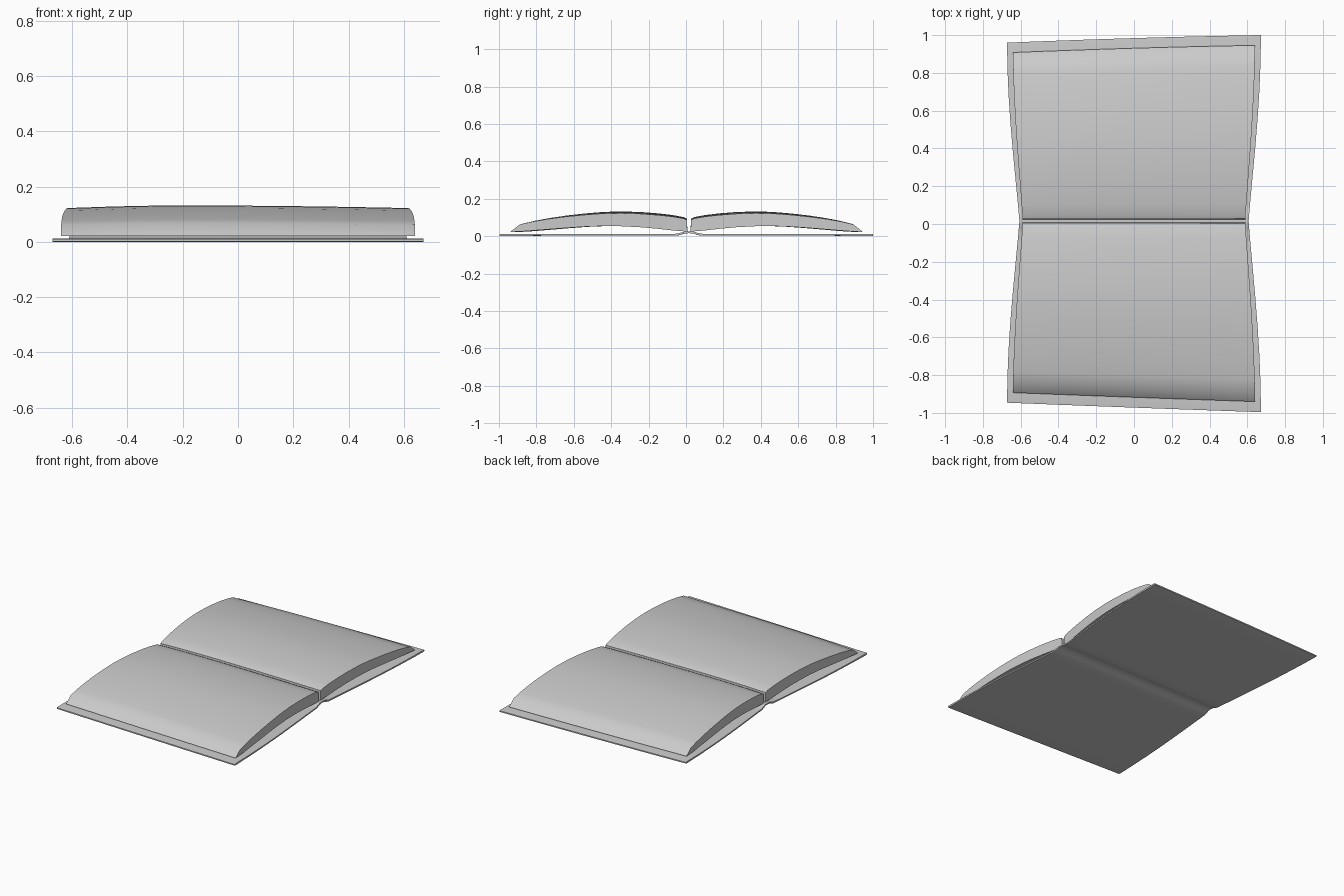
import bpy, bmesh, math

if "Cube" in bpy.data.objects:
    bpy.data.objects.remove(bpy.data.objects["Cube"])

MID = 0.016      # y of the spine line
COLS = 16        # divisions across x


def half_width(base, flare, t):
    return base + flare * math.sin(math.pi / 2 * min(1, abs(t)) ** 1.1)


def reach(side, s):
    # the outer edge is slightly skewed: longer on the +x side
    if side > 0:
        return 0.964 + 0.02 * s - 0.004 * s * s - MID + 0.02
    return 0.972 + 0.025 * s - 0.001 * s * s + MID


def slab(name, pairs, base, flare, place):
    """Closed slab: pairs hold (top t, top z, bottom t, bottom z) along y."""
    bm = bmesh.new()
    grids = []
    for k in (0, 2):
        grid = []
        for p in pairs:
            row = []
            for i in range(COLS + 1):
                s = -1 + 2 * i / COLS
                x = s * half_width(base, flare, p[k])
                row.append(bm.verts.new(place(x, s, p[k], p[k + 1], k == 0)))
            grid.append(row)
        grids.append(grid)
    top, bot = grids
    n = len(pairs)
    for g in grids:
        for j in range(n - 1):
            for i in range(COLS):
                bm.faces.new((g[j][i], g[j][i + 1], g[j + 1][i + 1], g[j + 1][i]))
    for j in range(n - 1):
        for i in (0, COLS):
            bm.faces.new((top[j][i], top[j + 1][i], bot[j + 1][i], bot[j][i]))
    for i in range(COLS):
        for j in (0, n - 1):
            bm.faces.new((top[j][i], top[j][i + 1], bot[j][i + 1], bot[j][i]))
    bmesh.ops.recalc_face_normals(bm, faces=bm.faces)
    me = bpy.data.meshes.new(name)
    bm.to_mesh(me)
    bm.free()
    ob = bpy.data.objects.new(name, me)
    bpy.context.collection.objects.link(ob)
    bpy.context.view_layer.objects.active = ob
    ob.select_set(True)
    bpy.ops.object.shade_smooth_by_angle(angle=math.radians(35))
    ob.select_set(False)
    return ob


# Cover: thin sheet with a raised spine in the middle
half = [(1.0, 0.010, 0.002), (0.985, 0.012, 0.0), (0.85, 0.012, 0.002), (0.7, 0.012, 0.003),
        (0.55, 0.012, 0.003), (0.4, 0.012, 0.003), (0.25, 0.012, 0.003), (0.12, 0.012, 0.003),
        (0.065, 0.013, 0.003), (0.045, 0.018, 0.007), (0.025, 0.024, 0.014)]
cover = [(-t, a, -t, b) for t, a, b in half] + [(0, 0.025, 0, 0.016)]
cover += [(t, a, t, b) for t, a, b in reversed(half)]
slab("cover", cover, 0.607, 0.065,
     lambda x, s, t, z, up: (x, MID + t * reach(1 if t > 0 else -1, s), z))

# Page blocks: arched top, hollow underside, slanted fore edge
pages = [(0.012, 0.094, 0.008, 0.024), (0.03, 0.102, 0.03, 0.026), (0.09, 0.113, 0.09, 0.031),
         (0.17, 0.122, 0.17, 0.040), (0.26, 0.129, 0.26, 0.048), (0.36, 0.132, 0.36, 0.053),
         (0.46, 0.130, 0.46, 0.054), (0.56, 0.122, 0.56, 0.050), (0.66, 0.111, 0.66, 0.043),
         (0.75, 0.098, 0.76, 0.035), (0.83, 0.083, 0.86, 0.027), (0.895, 0.067, 0.945, 0.022)]
for name, side in (("back_pages", 1), ("front_pages", -1)):
    def place(x, s, t, z, up, side=side):
        if up:  # the crown falls away toward both page ends
            d = x + 0.2
            z *= 1 - 0.07 * min(1, (d / (0.8 if d > 0 else 0.4)) ** 2)
        return (x, MID + side * t * reach(side, s), z)
    slab(name, pages, 0.589, 0.052, place)
